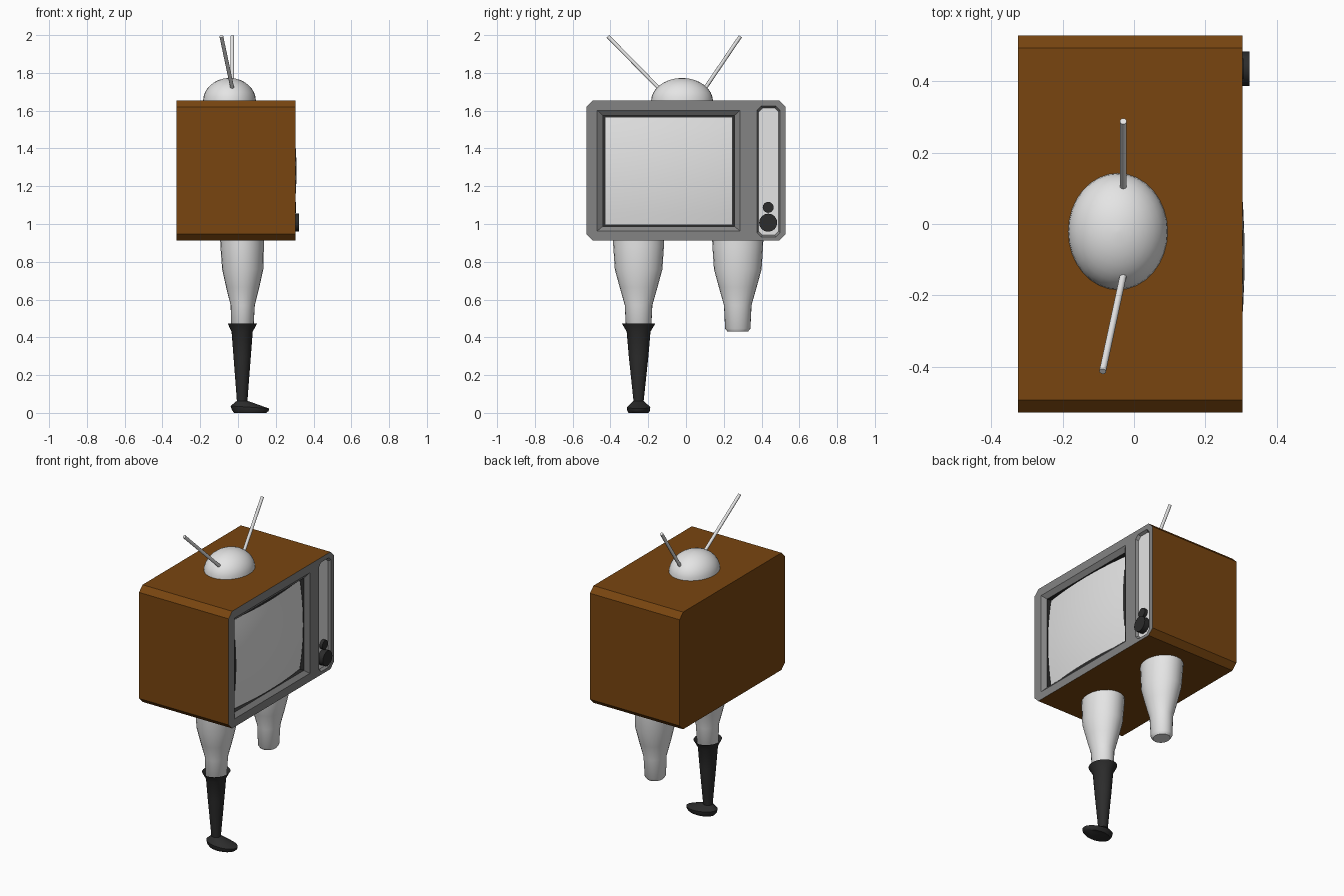
import bpy, bmesh, math
from mathutils import Vector

if "Cube" in bpy.data.objects:
    bpy.data.objects.remove(bpy.data.objects["Cube"])


def mat(name, r, g, b):
    m = bpy.data.materials.new(name)
    m.diffuse_color = (r, g, b, 1)
    m.use_nodes = True
    m.node_tree.nodes["Principled BSDF"].inputs["Base Color"].default_value = m.diffuse_color
    return m


BROWN = mat("wood_brown", 0.19, 0.06, 0.005)
GREY = mat("bezel_grey", 0.23, 0.23, 0.23)
LIGHT = mat("light_grey", 0.78, 0.78, 0.78)
BLACK = mat("soft_black", 0.025, 0.025, 0.025)


def finish(bm, name, mats, smooth=None):
    bmesh.ops.recalc_face_normals(bm, faces=bm.faces[:])
    me = bpy.data.meshes.new(name)
    bm.to_mesh(me)
    bm.free()
    for m in mats:
        me.materials.append(m)
    ob = bpy.data.objects.new(name, me)
    bpy.context.collection.objects.link(ob)
    if smooth:
        bpy.ops.object.select_all(action='DESELECT')
        ob.select_set(True)
        bpy.context.view_layer.objects.active = ob
        bpy.ops.object.shade_smooth_by_angle(angle=math.radians(smooth))
    return ob


def ring(bm, pts):
    return [bm.verts.new(p) for p in pts]


def bridge(bm, a, b, mi=0):
    n = len(a)
    for i in range(n):
        j = (i + 1) % n
        bm.faces.new((a[i], a[j], b[j], b[i])).material_index = mi


def rect(x, y0, y1, z0, z1, c=0.0):
    """Rectangle in the yz plane, with corners cut by c."""
    if c == 0:
        return [(x, y0, z0), (x, y1, z0), (x, y1, z1), (x, y0, z1)]
    return [(x, y0 + c, z0), (x, y1 - c, z0), (x, y1, z0 + c), (x, y1, z1 - c),
            (x, y1 - c, z1), (x, y0 + c, z1), (x, y0, z1 - c), (x, y0, z0 + c)]


# Cabinet: wooden box, bezel face with a screen recess and a control strip recess
F = 0.304
bm = bmesh.new()
back = ring(bm, rect(-0.325, -0.528, 0.528, 0.912, 1.655, 0.035))
front = ring(bm, rect(F, -0.528, 0.528, 0.912, 1.655, 0.035))
bm.faces.new(back)
bridge(bm, back, front, 0)
hole = ring(bm, rect(F, -0.47, 0.286, 0.963, 1.602))
strip = ring(bm, rect(F, 0.376, 0.498, 0.931, 1.624, 0.022))
edges = []
for loop in (front, hole, strip):
    for i, v in enumerate(loop):
        w = loop[(i + 1) % len(loop)]
        edges.append(bm.edges.get((v, w)) or bm.edges.new((v, w)))
res = bmesh.ops.triangle_fill(bm, edges=edges, use_beauty=True)
for g in res["geom"]:
    if isinstance(g, bmesh.types.BMFace):
        g.material_index = 1
lip = ring(bm, rect(0.283, -0.44, 0.256, 0.988, 1.574))
floor = ring(bm, rect(0.25, -0.44, 0.256, 0.988, 1.574))
bridge(bm, hole, lip, 1)
bridge(bm, lip, floor, 2)
bm.faces.new(floor).material_index = 2
strip_floor = ring(bm, rect(0.288, 0.385, 0.489, 0.941, 1.614, 0.02))
bridge(bm, strip, strip_floor, 1)
bm.faces.new(strip_floor).material_index = 3
finish(bm, "cabinet", [BROWN, GREY, BLACK, LIGHT])

# Screen: bulging glass
bm = bmesh.new()
N = 10
rows = []
for i in range(N + 1):
    u = 2 * i / N - 1
    rows.append(ring(bm, [(0.310 - 0.024 * (u * u + v * v),
                           -0.092 + 0.338 * u, 1.281 + 0.285 * v)
                          for v in (2 * j / N - 1 for j in range(N + 1))]))
for i in range(N):
    for j in range(N):
        bm.faces.new((rows[i][j], rows[i + 1][j], rows[i + 1][j + 1], rows[i][j + 1]))
scr = finish(bm, "screen", [LIGHT], 40)
if scr.data.polygons[0].normal.x < 0:
    scr.data.flip_normals()


# Rods and knobs
def rod(name, a, b, r, m, sides):
    a, b = Vector(a), Vector(b)
    bm = bmesh.new()
    bmesh.ops.create_cone(bm, cap_ends=True, segments=sides, radius1=r, radius2=r,
                          depth=(b - a).length)
    q = (b - a).to_track_quat('Z', 'Y')
    for v in bm.verts:
        v.co = q @ v.co + (a + b) / 2
    return finish(bm, name, [m], 40)


rod("large_knob", (0.28, 0.435, 1.007), (0.324, 0.435, 1.007), 0.048, BLACK, 16)
rod("small_knob", (0.28, 0.435, 1.088), (0.307, 0.435, 1.088), 0.029, BLACK, 16)
rod("antenna_right", (-0.03, 0.085, 1.695), (-0.03, 0.288, 1.994), 0.010, LIGHT, 10)
rod("antenna_left", (-0.025, -0.12, 1.695), (-0.088, -0.413, 1.993), 0.010, LIGHT, 10)


# Lofted round parts: each ring is (centre x, radius x, radius y, z, toe drop)
def loft(name, y, rings, m, sides=24, smooth=45):
    bm = bmesh.new()
    loops = []
    for cx, rx, ry, z, drop in rings:
        pts = []
        for k in range(sides):
            a = 2 * math.pi * k / sides
            pts.append((cx + rx * math.cos(a), y + ry * math.sin(a),
                        z - drop * math.cos(a)))
        loops.append(ring(bm, pts))
    for a, b in zip(loops, loops[1:]):
        bridge(bm, a, b)
    bm.faces.new(loops[0])
    bm.faces.new(loops[-1])
    return finish(bm, name, [m], smooth)


# Antenna dome
dome = []
for k in range(9):
    t = math.radians(88) * k / 8
    dome.append((-0.045, 0.14 * math.cos(t), 0.164 * math.cos(t),
                 1.65 + 0.123 * math.sin(t), 0))
loft("antenna_dome", -0.021, dome, LIGHT, 32)

# Legs: two thighs ending in stumps
thigh = [(0.021, 0.116, 0.136, 0.93, 0), (0.022, 0.115, 0.134, 0.88, 0),
         (0.025, 0.109, 0.126, 0.76, 0), (0.025, 0.088, 0.100, 0.665, 0),
         (0.025, 0.064, 0.073, 0.57, 0), (0.023, 0.059, 0.067, 0.446, 0),
         (0.023, 0.048, 0.054, 0.43, 0)]
for side, y in (("left", -0.251), ("right", 0.274)):
    loft("leg_" + side, y, thigh, LIGHT)

# Boot with flared cuff and pointed foot, on one leg only
boot = [(0.023, 0.058, 0.066, 0.45, 0), (0.023, 0.078, 0.089, 0.474, 0),
        (0.022, 0.056, 0.063, 0.43, 0), (0.022, 0.046, 0.052, 0.30, 0),
        (0.022, 0.028, 0.027, 0.064, 0), (0.063, 0.102, 0.062, 0.03, 0.007),
        (0.065, 0.097, 0.060, 0.012, 0.002), (0.065, 0.085, 0.053, 0.0, 0)]
loft("boot", -0.251, boot, BLACK)
